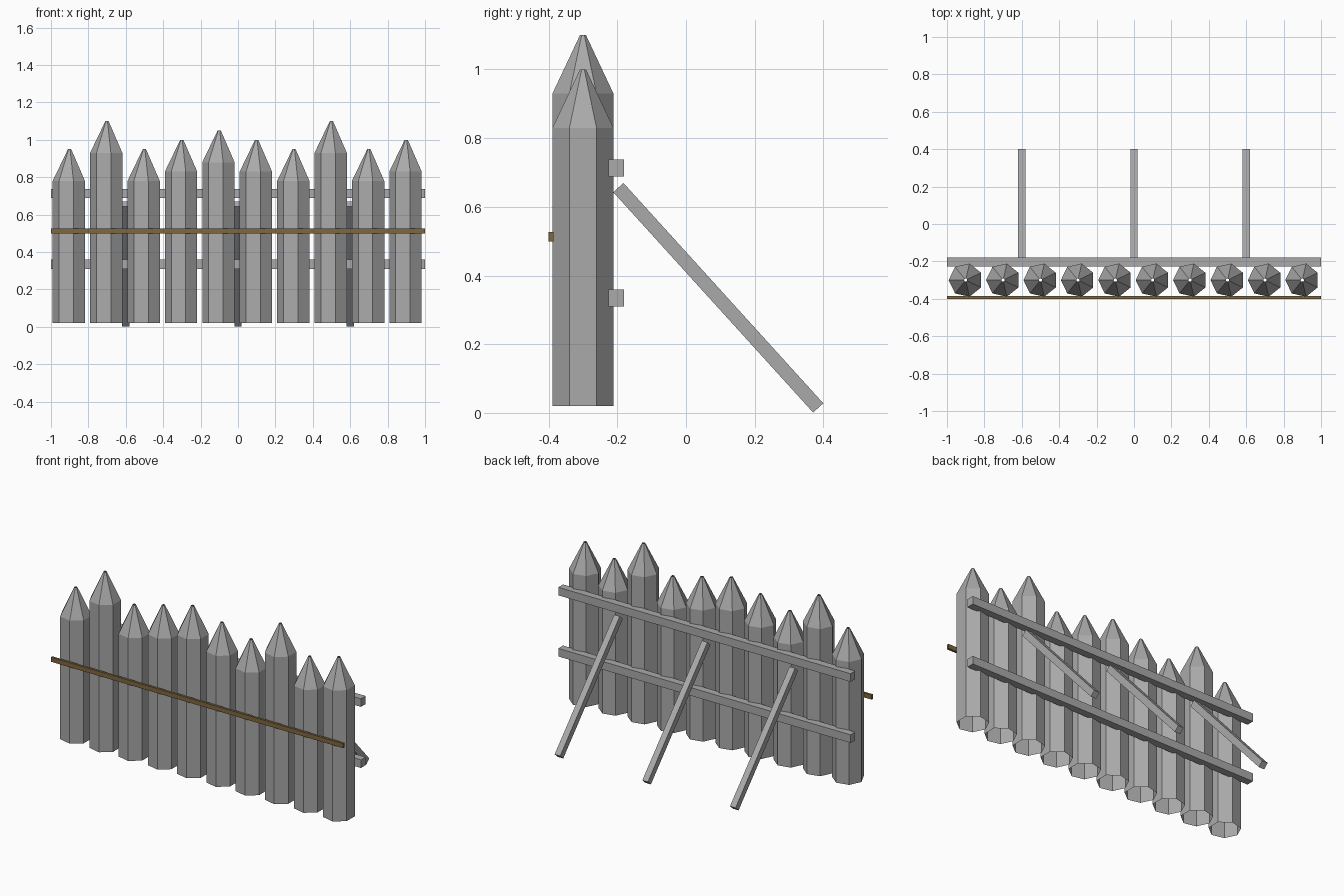
import bpy, bmesh, math
from mathutils import Matrix, Vector

if "Cube" in bpy.data.objects:
    bpy.data.objects.remove(bpy.data.objects["Cube"])


def material(name, rgb):
    m = bpy.data.materials.new(name)
    m.diffuse_color = (*rgb, 1)
    m.use_nodes = True
    m.node_tree.nodes["Principled BSDF"].inputs["Base Color"].default_value = m.diffuse_color
    return m


GREY = material("weathered grey", (0.40, 0.40, 0.40))
BROWN = material("rope brown", (0.21, 0.135, 0.05))


def finish(bm, name, mat):
    me = bpy.data.meshes.new(name)
    bm.to_mesh(me)
    bm.free()
    me.materials.append(mat)
    ob = bpy.data.objects.new(name, me)
    bpy.context.collection.objects.link(ob)
    return ob


def box(name, center, size, mat, tilt=0.0):
    bm = bmesh.new()
    m = (Matrix.Translation(center) @ Matrix.Rotation(tilt, 4, 'X')
         @ Matrix.Diagonal((*size, 1)))
    bmesh.ops.create_cube(bm, size=1, matrix=m)
    return finish(bm, name, mat)


# Seven-sided hollow stake, open at the foot and the tiny tip
def stake(name, x, top, sides=7, radius=0.091):
    bm = bmesh.new()
    rings = []
    for z, r in ((0.02, radius), (top - 0.17, radius), (top, 0.009)):
        ring = []
        for i in range(sides):
            a = math.pi + 2 * math.pi * i / sides
            ring.append(bm.verts.new((x + r * math.cos(a), -0.3 + r * math.sin(a), z)))
        rings.append(ring)
    for lo, hi in zip(rings, rings[1:]):
        for i in range(sides):
            j = (i + 1) % sides
            bm.faces.new((lo[i], lo[j], hi[j], hi[i]))
    return finish(bm, name, GREY)


# Row of stakes
heights = (0.95, 1.10, 0.95, 1.0, 1.05, 1.0, 0.95, 1.10, 0.95, 1.0)
for i, h in enumerate(heights):
    stake(f"stake_{i + 1}", -0.9 + 0.2 * i, h)

# Rear rails
for name, z in (("lower_rail", 0.335), ("upper_rail", 0.713)):
    box(name, (0, -0.203, z), (2, 0.046, 0.05), GREY)

# Front binding strip
box("front_binding", (0, -0.393, 0.513), (2, 0.014, 0.028), BROWN)

# Slanted rear braces
top, foot = Vector((0, -0.197, 0.656)), Vector((0, 0.385, 0.0145))
d = top - foot
for i, x in enumerate((-0.6, 0, 0.6)):
    c = (top + foot) / 2
    box(f"brace_{i + 1}", (x, c.y, c.z), (0.038, 0.04, d.length), GREY,
        math.atan2(-d.y, d.z))
